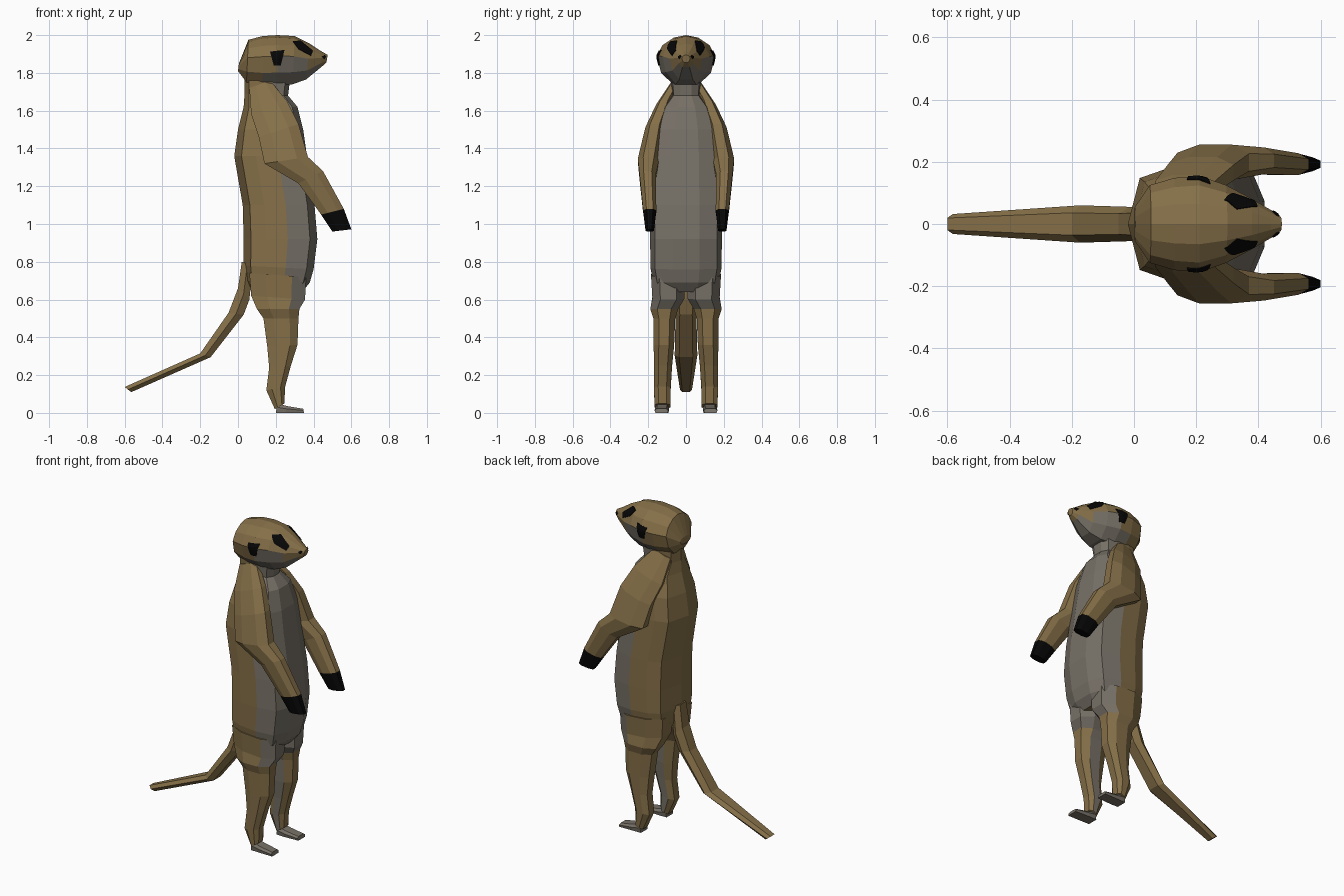
import bpy, bmesh
from mathutils import Vector
from mathutils.bvhtree import BVHTree

if "Cube" in bpy.data.objects:
    bpy.data.objects.remove(bpy.data.objects["Cube"])


def colour(name, rgb):
    m = bpy.data.materials.new(name)
    m.diffuse_color = (*rgb, 1)
    m.use_nodes = True
    m.node_tree.nodes["Principled BSDF"].inputs["Base Color"].default_value = m.diffuse_color
    return m


BROWN = colour("brown_fur", (0.235, 0.16, 0.065))
PALE = colour("pale_fur", (0.185, 0.165, 0.135))
DARK = colour("dark_fur", (0.002, 0.002, 0.002))


def finish(name, bm, mats):
    bmesh.ops.recalc_face_normals(bm, faces=bm.faces)
    me = bpy.data.meshes.new(name)
    bm.to_mesh(me)
    for m in mats:
        me.materials.append(m)
    ob = bpy.data.objects.new(name, me)
    bpy.context.collection.objects.link(ob)
    return ob


def loft(name, rings, half, mats, second=None, side=1):
    """Rings are (x0, z0, x1, z1, y centre, half width); half is a list of (u, v)
    across each ring, mirrored in y. second(u, centre) picks the second material."""
    section = half + [(u, -v) for u, v in reversed(half) if v > 0]
    bm = bmesh.new()
    loops = []
    for x0, z0, x1, z1, yc, w in rings:
        loops.append([bm.verts.new((x0 + (x1 - x0) * u, side * (yc + v * w),
                                    z0 + (z1 - z0) * u)) for u, v in section])
    n = len(section)
    for a, b in zip(loops, loops[1:]):
        for i in range(n):
            j = (i + 1) % n
            f = bm.faces.new((a[i], a[j], b[j], b[i]))
            u = (section[i][0] + section[j][0]) / 2
            if second and second(u, f.calc_center_median()):
                f.material_index = 1
    bm.faces.new(loops[0])
    bm.faces.new(loops[-1])
    return finish(name, bm, mats)


def patch(name, outline, target, side):
    """Dark marking: an (x, z) outline projected in y onto the target surface."""
    bm = bmesh.new()
    bm.faces.new([bm.verts.new((x, 0, z)) for x, z in outline])
    bmesh.ops.triangulate(bm, faces=bm.faces)
    bmesh.ops.subdivide_edges(bm, edges=bm.edges, cuts=3, use_grid_fill=True)
    tree = BVHTree.FromPolygons([v.co for v in target.data.vertices],
                                [p.vertices for p in target.data.polygons])
    for v in bm.verts:
        hit, normal, _, _ = tree.ray_cast(Vector((v.co.x, side, v.co.z)), Vector((0, -side, 0)))
        if hit:
            v.co = hit + normal * 0.003
    ob = finish(name, bm, [DARK])
    # give the marking a little thickness
    mod = ob.modifiers.new("thickness", "SOLIDIFY")
    mod.thickness = 0.004
    mod.offset = 0


TORSO = [(0, 0), (.1, .82), (.3, .97), (.6, 1), (.9, .87), (1, .38)]
HEAD = [(0, .42), (.25, .85), (.58, 1), (.8, .8), (.95, .42), (1, 0)]
LIMB = [(0, .55), (.3, 1), (.75, 1), (1, .5)]

# Torso and neck
loft("torso", [
    (.06, .66, .34, .64, 0, .15), (.04, .70, .38, .69, 0, .175),
    (.03, .78, .40, .76, 0, .188), (.03, .92, .42, .92, 0, .19),
    (.025, 1.10, .405, 1.10, 0, .187), (-.02, 1.36, .365, 1.36, 0, .18),
    (0, 1.50, .345, 1.50, 0, .165), (.03, 1.62, .315, 1.62, 0, .125),
    (.035, 1.69, .265, 1.68, 0, .075), (.035, 1.82, .28, 1.80, 0, .085),
], TORSO, [BROWN, PALE], lambda u, c: u > .65)

# Head with pale jaw
head = loft("head", [
    (0, 1.81, .005, 1.85, 0, .055), (.045, 1.75, .055, 1.975, 0, .125),
    (.13, 1.735, .13, 1.995, 0, .148), (.21, 1.735, .21, 2.0, 0, .155),
    (.29, 1.74, .30, 1.995, 0, .125), (.36, 1.765, .38, 1.955, 0, .085),
    (.44, 1.83, .44, 1.915, 0, .045), (.468, 1.855, .475, 1.895, 0, .022),
], HEAD, [BROWN, PALE], lambda u, c: .15 < c.x < .42 and u < (.45 if .2 < c.x < .35 else .3))

# Tail, bent halfway
loft("tail", [
    (.02, .80, .08, .78, 0, .05), (0, .66, .06, .60, 0, .06),
    (-.05, .53, .03, .52, 0, .055), (-.20, .315, -.145, .295, 0, .06),
    (-.60, .137, -.565, .11, 0, .032),
], [(0, .6), (.5, 1), (1, .6)], [BROWN])

for s, label in ((1, "left"), (-1, "right")):
    # Legs, pale on the groin and inner thigh
    loft(label + "_leg", [
        (.06, .74, .36, .72, .095, .09), (.07, .62, .355, .60, .093, .085),
        (.10, .55, .325, .55, .115, .074), (.135, .50, .32, .50, .115, .058),
        (.155, .35, .315, .36, .117, .054), (.165, .24, .28, .25, .122, .048),
        (.15, .12, .25, .14, .125, .044), (.195, .02, .245, .05, .125, .042),
    ], LIMB, [BROWN, PALE],
        lambda u, c: (u > .7 and c.z > .54) or (.4 < u < .6 and abs(c.y) < .1), side=s)
    # Feet
    loft(label + "_foot", [
        (.20, 0, .21, .05, .127, .036), (.25, 0, .26, .036, .127, .038),
        (.35, 0, .345, .022, .13, .036),
    ], [(0, .9), (.6, 1), (1, .7)], [PALE], side=s)
    # Arms
    loft(label + "_arm", [
        (.06, 1.72, .17, 1.76, .055, .025), (.07, 1.58, .26, 1.65, .118, .04),
        (.11, 1.46, .32, 1.53, .165, .05), (.14, 1.32, .37, 1.355, .198, .057),
        (.32, 1.215, .45, 1.28, .203, .043), (.44, 1.05, .56, 1.08, .192, .035),
    ], LIMB, [BROWN], side=s)
    # Paws
    loft(label + "_paw", [
        (.44, 1.05, .56, 1.08, .192, .034), (.50, .96, .60, .972, .192, .022),
    ], LIMB, [DARK], side=s)
    # Face markings
    patch(label + "_ear", [(.17, 1.91), (.245, 1.92), (.225, 1.84), (.19, 1.84)], head, s)
    patch(label + "_eye_patch",
          [(.29, 1.965), (.33, 1.968), (.395, 1.915), (.385, 1.89), (.32, 1.925)], head, s)
    patch(label + "_nostril", [(.443, 1.885), (.455, 1.893), (.466, 1.885), (.455, 1.875)], head, s)
